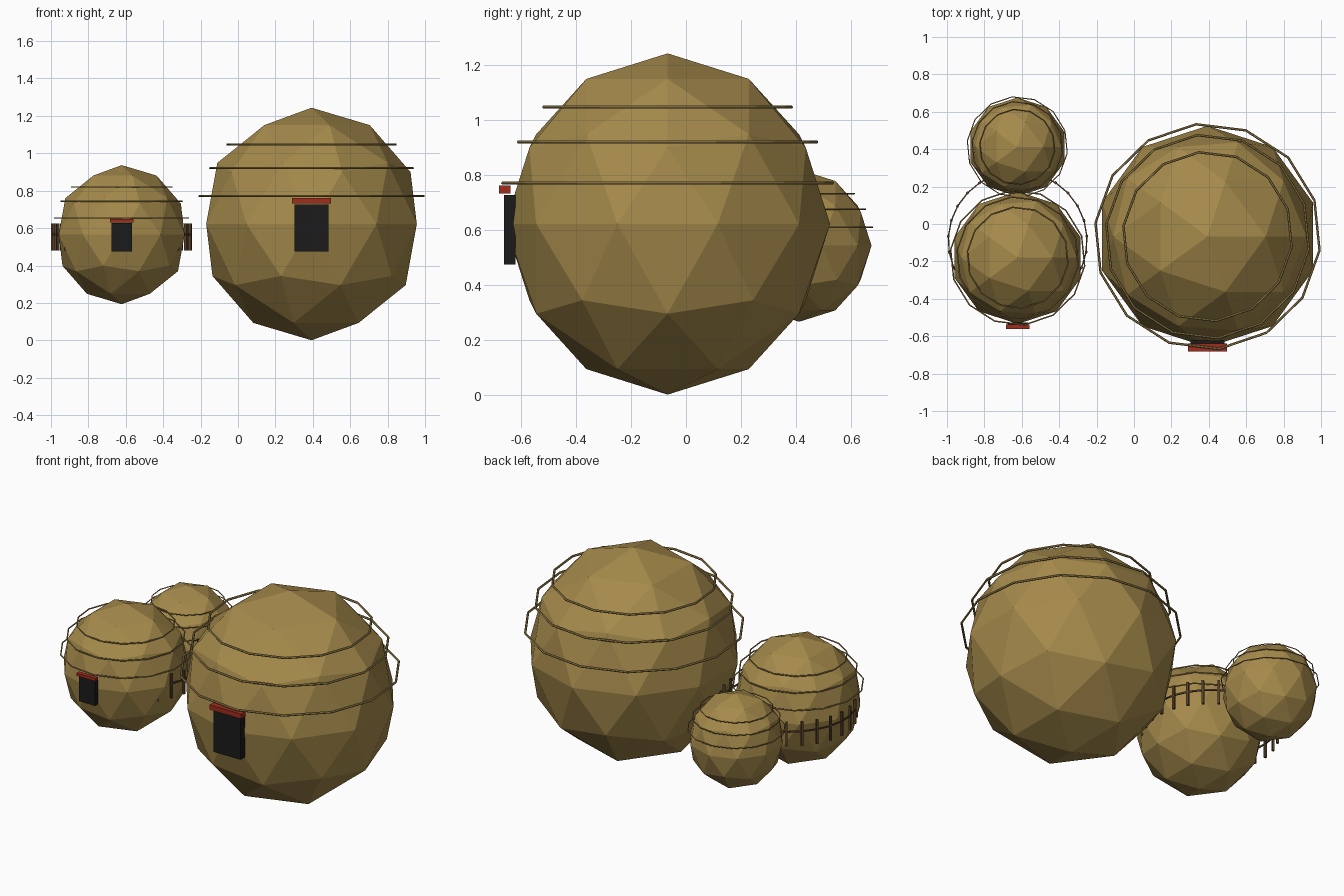
import bpy
from math import cos, sin, sqrt, radians
from mathutils import Vector

old = bpy.data.objects.get("Cube")
if old:
    bpy.data.objects.remove(old, do_unlink=True)


def material(name, rgb):
    m = bpy.data.materials.new(name)
    m.use_nodes = True
    m.diffuse_color = (*rgb, 1)
    bsdf = next(n for n in m.node_tree.nodes if n.type == 'BSDF_PRINCIPLED')
    bsdf.inputs["Base Color"].default_value = (*rgb, 1)
    bsdf.inputs["Roughness"].default_value = 0.9
    return m


STRAW = material("straw", (0.375, 0.253, 0.07))
ROPE = material("rope_tan", (0.34, 0.235, 0.075))
WOOD = material("dark_wood", (0.10, 0.052, 0.023))
BLACK = material("door_black", (0.011, 0.011, 0.011))
RED = material("lintel_red", (0.35, 0.027, 0.012))


def finish(name, mat):
    ob = bpy.context.object
    ob.name = name
    ob.data.materials.append(mat)
    return ob


def box(name, centre, size, mat, turn=0):
    bpy.ops.mesh.primitive_cube_add(size=1, location=centre, rotation=(0, 0, turn))
    ob = finish(name, mat)
    ob.scale = size
    return ob


def pod(name, centre, radius):
    """Faceted round body with three rope hoops on its upper half."""
    height = radius * 1.05
    bpy.ops.mesh.primitive_ico_sphere_add(subdivisions=2, radius=1, location=centre)
    finish(name + "_body", STRAW).scale = (radius, radius, height)
    for i, level in enumerate((0.24, 0.48, 0.685)):
        bpy.ops.mesh.primitive_torus_add(
            location=centre + Vector((0, 0, level * height)),
            rotation=(0, 0, radians(-7)),
            major_segments=14, minor_segments=6,
            major_radius=radius * 1.05 * sqrt(1 - level ** 2),
            minor_radius=radius * 0.011)
        finish(f"{name}_hoop_{i + 1}", ROPE)


def doorway(name, x, front, bottom, k):
    """Door slab with a red lintel, at scale k."""
    box(name + "_door", (x, front + 0.021 * k, bottom + 0.126 * k),
        (0.18 * k, 0.042 * k, 0.252 * k), BLACK)
    box(name + "_lintel", (x, front + 0.003 * k, bottom + 0.272 * k),
        (0.21 * k, 0.042 * k, 0.029 * k), RED)


# Three pods
pod("large_pod", Vector((0.393, -0.067, 0.622)), 0.592)
pod("medium_pod", Vector((-0.622, -0.18, 0.565)), 0.354)
pod("small_pod", Vector((-0.624, 0.412, 0.543)), 0.264)

# Doorways
doorway("large_pod", 0.393, -0.664, 0.475, 1)
doorway("medium_pod", -0.621, -0.551, 0.476, 0.6)

# Fence curving round the back of the medium pod
POSTS = 20
middle = Vector((-0.622, -0.09, 0.552))
points = []
for i in range(POSTS):
    a = radians(-36 + 252 * i / (POSTS - 1))
    p = middle + Vector((cos(a), sin(a), 0)) * 0.371
    points.append(p)
    box(f"fence_post_{i + 1}", p, (0.013, 0.013, 0.145), WOOD, a)

# Rail lengths joining each post to the next
for i, (p, q) in enumerate(zip(points, points[1:])):
    step = q - p
    box(f"fence_rail_{i + 1}", (p + q) / 2 + Vector((0, 0, 0.014)),
        (step.length, 0.007, 0.009), WOOD, Vector((1, 0)).angle_signed(step.xy) * -1)
